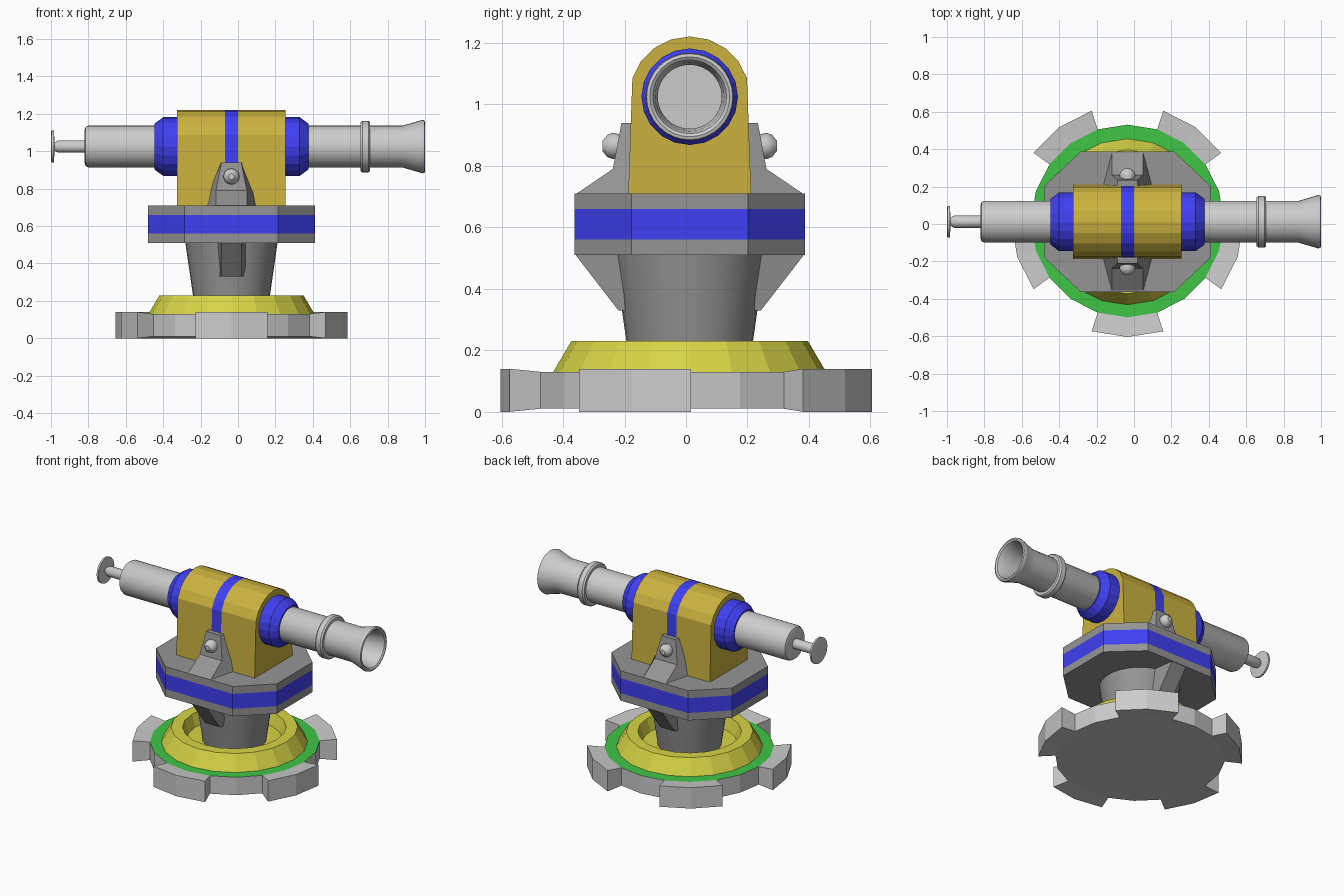
import bpy, bmesh, math
from mathutils import Matrix, Vector

if "Cube" in bpy.data.objects:
    bpy.data.objects.remove(bpy.data.objects["Cube"])

CX, CY, AZ = -0.035, 0.012, 1.025   # turret axis and barrel height


def mat(name, rgb):
    m = bpy.data.materials.new(name)
    m.diffuse_color = (*rgb, 1)
    m.use_nodes = True
    m.node_tree.nodes["Principled BSDF"].inputs["Base Color"].default_value = m.diffuse_color
    return m


BLUE = mat("blue", (0.05, 0.05, 0.9))
GOLD = mat("gold", (0.6, 0.45, 0.05))
YELLOW = mat("yellow", (0.68, 0.66, 0.06))
GREEN = mat("green", (0.05, 0.56, 0.06))
GREY = mat("light_grey", (0.62, 0.62, 0.62))
DARK = mat("dark_grey", (0.3, 0.3, 0.3))


def finish(name, bm, mats, smooth=False):
    bmesh.ops.recalc_face_normals(bm, faces=bm.faces)
    me = bpy.data.meshes.new(name)
    bm.to_mesh(me)
    bm.free()
    for m in mats:
        me.materials.append(m)
    ob = bpy.data.objects.new(name, me)
    bpy.context.collection.objects.link(ob)
    if smooth:
        bpy.ops.object.select_all(action='DESELECT')
        ob.select_set(True)
        bpy.context.view_layer.objects.active = ob
        bpy.ops.object.shade_smooth_by_angle(angle=math.radians(35))
    return ob


def loft(name, rings, mats, band_mats=None, smooth=False):
    """Skin a list of equal-length point rings and cap both ends."""
    bm = bmesh.new()
    vr = [[bm.verts.new(p) for p in r] for r in rings]
    n = len(rings[0])
    for k, (a, b) in enumerate(zip(vr, vr[1:])):
        for i in range(n):
            j = (i + 1) % n
            f = bm.faces.new((a[i], a[j], b[j], b[i]))
            f.material_index = band_mats[k] if band_mats else 0
    bm.faces.new(vr[0])
    bm.faces.new(vr[-1])
    return finish(name, bm, mats, smooth)


def lathe(name, profile, m, sides=20, origin=(CX, CY, 0), axis='Z', smooth=False):
    """Revolve (radius, height) points about an axis."""
    rot = {'Z': Matrix.Identity(3),
           'X': Matrix.Rotation(math.pi / 2, 3, 'Y'),
           '-Y': Matrix.Rotation(math.pi / 2, 3, 'X'),
           'Y': Matrix.Rotation(-math.pi / 2, 3, 'X')}[axis]
    rings = []
    for r, h in profile:
        angles = [2 * math.pi * i / sides for i in range(sides)]
        rings.append([Vector(origin) + rot @ Vector((r * math.cos(a), r * math.sin(a), h))
                      for a in angles])
    return loft(name, rings, [m], smooth=smooth)


# Base: 20-sided disc with five flared teeth and a green top
bm = bmesh.new()
N = 20
def base_ring(r, z):
    return [bm.verts.new((CX + r * math.cos(2 * math.pi * i / N),
                          CY + 0.004 + r * math.sin(2 * math.pi * i / N), z)) for i in range(N)]
lo, hi = base_ring(0.515, 0.01), base_ring(0.515, 0.13)
bm.faces.new(lo)
bm.faces.new(hi).material_index = 1
outer = {}
def tip(i, z):
    if (i, z) not in outer:
        a = 2 * math.pi * i / N
        outer[i, z] = bm.verts.new((CX + 0.62 * math.cos(a), CY + 0.004 + 0.62 * math.sin(a), z))
    return outer[i, z]
for i in range(N):
    j = (i + 1) % N
    if i % 4 < 2:
        bm.faces.new((lo[i], lo[j], hi[j], hi[i]))
        continue
    a, b, c, d = tip(i, 0), tip(j, 0), tip(j, 0.14), tip(i, 0.14)
    bm.faces.new((a, b, c, d))
    bm.faces.new((lo[i], lo[j], b, a))
    bm.faces.new((hi[i], hi[j], c, d))
    if i % 4 == 2:
        bm.faces.new((lo[i], a, d, hi[i]))
    else:
        bm.faces.new((lo[j], b, c, hi[j]))
finish("toothed_base", bm, [GREY, GREEN])

# Sloped base collar with sunken floor, and the pedestal
lathe("base_collar", [(0.445, 0.128), (0.385, 0.23), (0.315, 0.23), (0.29, 0.15)], YELLOW)
lathe("pedestal", [(0.193, 0.14), (0.247, 0.515)], DARK, 32, smooth=True)

# Eight-sided platform with a flush blue band
octagon = [(0.25, 0.375), (0.447, 0.19), (0.447, -0.19), (0.25, -0.375),
           (-0.25, -0.375), (-0.447, -0.19), (-0.447, 0.19), (-0.25, 0.375)]
loft("platform", [[(CX + x, CY + y, z) for x, y in octagon] for z in (0.51, 0.56, 0.66, 0.71)],
     [DARK, BLUE], [0, 1, 0])

# Arched housing with a blue centre stripe
arch = [(-0.2, 0.705)] + [(-0.196 * math.cos(math.radians(a)), AZ + 0.196 * math.sin(math.radians(a)))
                          for a in range(18, 163, 18)] + [(0.2, 0.705)]
loft("housing", [[(CX + x, CY + y, z) for y, z in arch] for x in (-0.29, -0.035, 0.035, 0.29)],
     [GOLD, BLUE], [0, 1, 0])

# Side brackets, bolts and underside braces on both sides
for s, side in ((-1, "front"), (1, "back")):
    def section(z, y_out, w_out, y_in, w_in):
        return [(CX + x, CY + s * y, z) for x, y in
                ((-w_out, y_out), (w_out, y_out), (w_in, y_in), (-w_in, y_in))]
    loft(side + "_bracket", [section(0.705, 0.375, 0.083, 0.18, 0.135),
                             section(0.79, 0.25, 0.083, 0.18, 0.118),
                             section(0.94, 0.222, 0.053, 0.18, 0.056)], [DARK])
    loft(side + "_brace", [section(0.515, 0.375, 0.055, 0.15, 0.085),
                           section(0.33, 0.232, 0.055, 0.15, 0.085)], [DARK])
    lathe(side + "_bolt", [(0.03, 0.2), (0.043, 0.25), (0.036, 0.268), (0.016, 0.284)], GREY, 12,
          (CX, CY, 0.865), '-Y' if s < 0 else 'Y', True)

# Blue barrel sleeves at both ends of the housing
for s, side in ((-1, "rear"), (1, "muzzle")):
    lathe(side + "_sleeve", [(0.157, s * 0.28), (0.157, s * 0.365), (0.122, s * 0.412)], BLUE, 20,
          (CX, CY, AZ), 'X')

# Barrel with rounded breech, flared mouth and hollow bore
ON_AXIS = (0, CY, AZ)
lathe("barrel", [(0.09, -0.82), (0.104, -0.815), (0.112, -0.80), (0.112, 0.88), (0.138, 0.97),
                 (0.143, 0.985), (0.14, 0.997), (0.13, 1.0), (0.12, 0.993), (0.112, 0.97),
                 (0.104, 0.9), (0.104, 0.6)], GREY, 32, ON_AXIS, 'X', True)
lathe("barrel_ring", [(0.105, 0.655), (0.13, 0.655), (0.138, 0.665), (0.138, 0.697),
                      (0.13, 0.707), (0.105, 0.707)], GREY, 32, ON_AXIS, 'X', True)

# Plunger rod with a disc knob at the breech
lathe("plunger", [(0.075, -1.0), (0.085, -0.997), (0.085, -0.985), (0.022, -0.98), (0.033, -0.962),
                  (0.033, -0.81)], GREY, 24, ON_AXIS, 'X', True)
